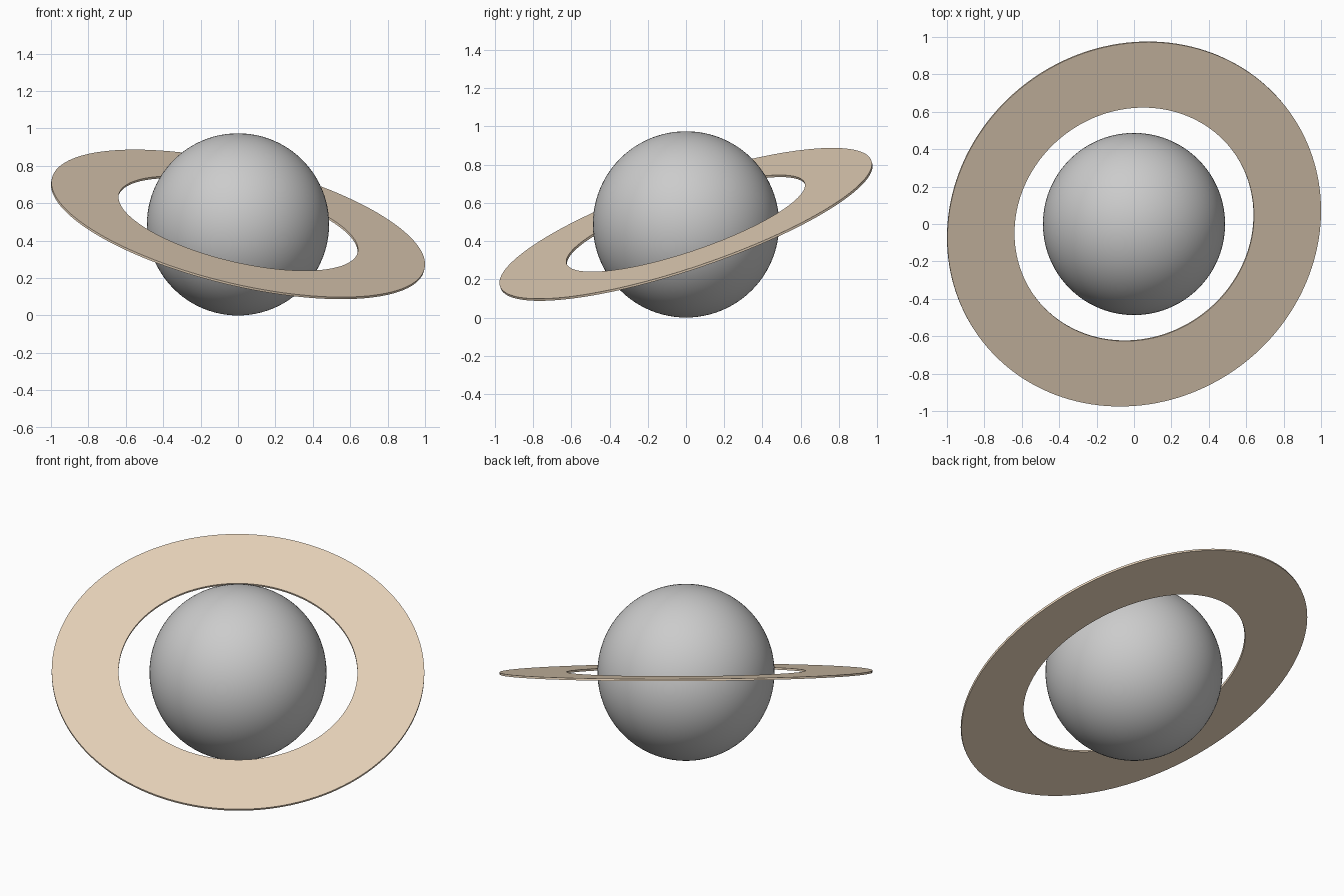
import bpy, bmesh, math
from mathutils import Vector

if "Cube" in bpy.data.objects:
    bpy.data.objects.remove(bpy.data.objects["Cube"])

RADIUS = 0.487            # planet radius, resting on z = 0
CENTRE = Vector((0, 0, RADIUS))
RING_IN, RING_OUT, THICK = 0.657, 1.025, 0.012
RING_NORMAL = Vector((0.225, -0.312, 0.923)).normalized()

# Planet: smooth sphere
bpy.ops.mesh.primitive_uv_sphere_add(segments=96, ring_count=48, radius=RADIUS, location=CENTRE)
planet = bpy.context.object
planet.name = "planet"
bpy.ops.object.shade_smooth()

# Ring: thin rectangular section spun around the axis
bm = bmesh.new()
h = THICK / 2
section = [bm.verts.new(p) for p in
           [(RING_IN, 0, -h), (RING_OUT, 0, -h), (RING_OUT, 0, h), (RING_IN, 0, h)]]
edges = [bm.edges.new((section[i], section[(i + 1) % 4])) for i in range(4)]
bmesh.ops.spin(bm, geom=section + edges, cent=(0, 0, 0), axis=(0, 0, 1),
               angle=math.tau, steps=160, use_merge=True)
bmesh.ops.remove_doubles(bm, verts=bm.verts, dist=1e-5)
bmesh.ops.recalc_face_normals(bm, faces=bm.faces)
mesh = bpy.data.meshes.new("ring")
bm.to_mesh(mesh)
bm.free()
ring = bpy.data.objects.new("ring", mesh)
bpy.context.collection.objects.link(ring)
ring.location = CENTRE
ring.rotation_euler = RING_NORMAL.to_track_quat('Z', 'Y').to_euler()

# Sandy ring colour
sand = bpy.data.materials.new("sand")
sand.diffuse_color = (0.80, 0.65, 0.49, 1)
sand.use_nodes = True
sand.node_tree.nodes["Principled BSDF"].inputs["Base Color"].default_value = sand.diffuse_color
mesh.materials.append(sand)

# Smooth rims, sharp corners
bpy.ops.object.select_all(action='DESELECT')
ring.select_set(True)
bpy.context.view_layer.objects.active = ring
bpy.ops.object.shade_smooth_by_angle(angle=math.radians(30))
